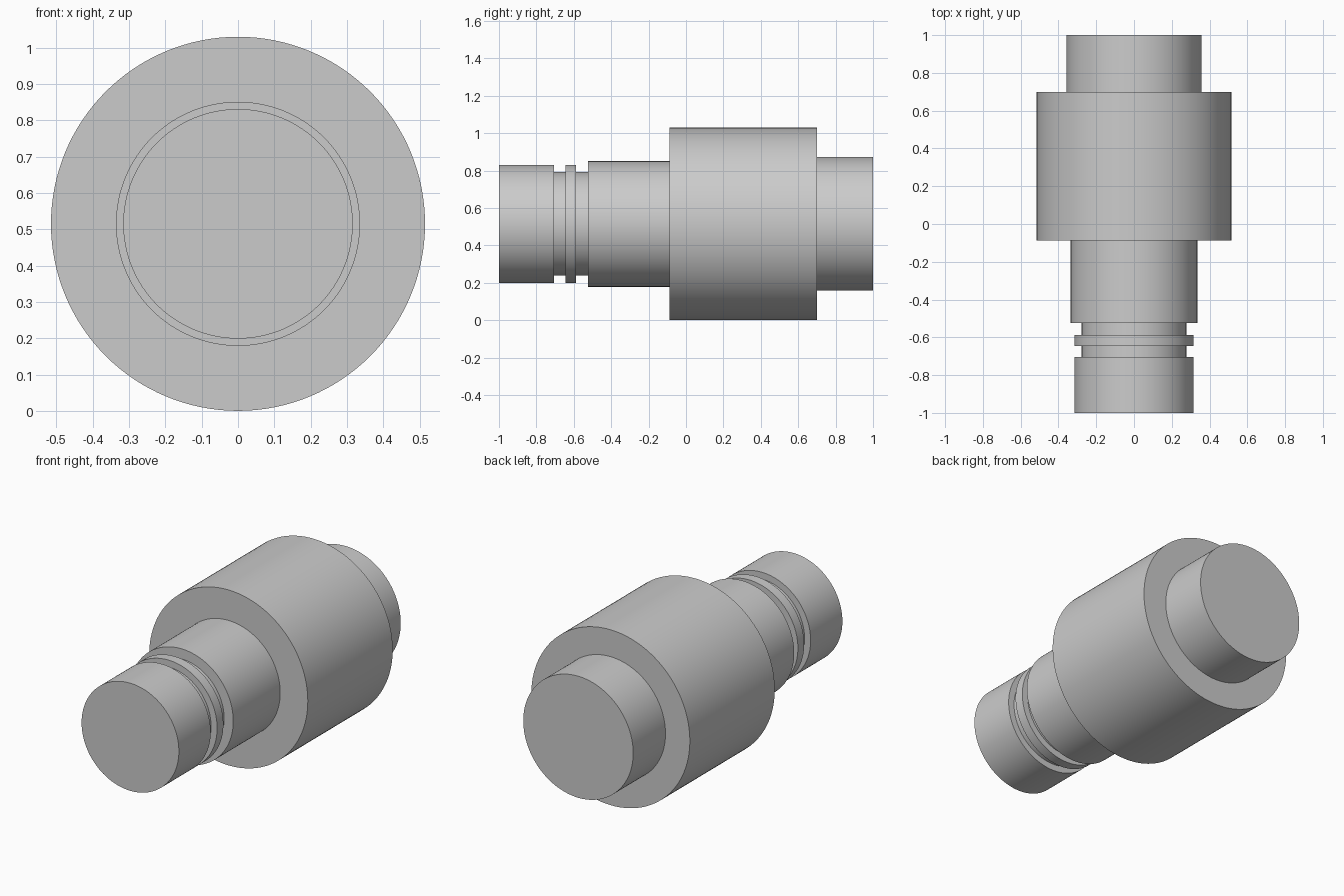
import bpy
import bmesh
import math
from mathutils import Vector

cube = bpy.data.objects.get("Cube")
if cube:
    bpy.data.objects.remove(cube, do_unlink=True)

SEGMENTS = 128
AXIS_Z = 0.515

# Sections along the axis, front to back: (end position, radius)
START = -1.0
SECTIONS = [
    (-0.705, 0.316),  # front journal
    (-0.645, 0.277),  # first groove
    (-0.587, 0.316),  # ridge between grooves
    (-0.524, 0.277),  # second groove
    (-0.088, 0.336),  # neck
    (0.70, 0.515),    # main drum
    (1.0, 0.357),     # rear journal
]

steel = bpy.data.materials.new("plain grey")
steel.use_nodes = True
grey = (0.6, 0.6, 0.6, 1.0)
steel.diffuse_color = grey
steel.node_tree.nodes["Principled BSDF"].inputs["Base Color"].default_value = grey

# Stepped half profile, closed on the axis at both ends
profile = [(START, 0.0)]
y = START
for end, radius in SECTIONS:
    profile += [(y, radius), (end, radius)]
    y = end
profile.append((y, 0.0))

# Revolve the profile around the y axis
bm = bmesh.new()
verts = [bm.verts.new((r, y, 0)) for y, r in profile]
edges = [bm.edges.new(pair) for pair in zip(verts, verts[1:])]
bmesh.ops.spin(bm, geom=verts + edges, cent=Vector(), axis=Vector((0, 1, 0)),
               angle=math.tau, steps=SEGMENTS)
bmesh.ops.remove_doubles(bm, verts=bm.verts[:], dist=0.0001)
bmesh.ops.recalc_face_normals(bm, faces=bm.faces[:])

mesh = bpy.data.meshes.new("stepped_shaft")
bm.to_mesh(mesh)
bm.free()
mesh.materials.append(steel)

shaft = bpy.data.objects.new("stepped_shaft", mesh)
shaft.location.z = AXIS_Z
bpy.context.collection.objects.link(shaft)

# Smooth round walls, crisp shoulders
bpy.ops.object.select_all(action="DESELECT")
shaft.select_set(True)
bpy.context.view_layer.objects.active = shaft
bpy.ops.object.shade_smooth_by_angle(angle=math.radians(30))
